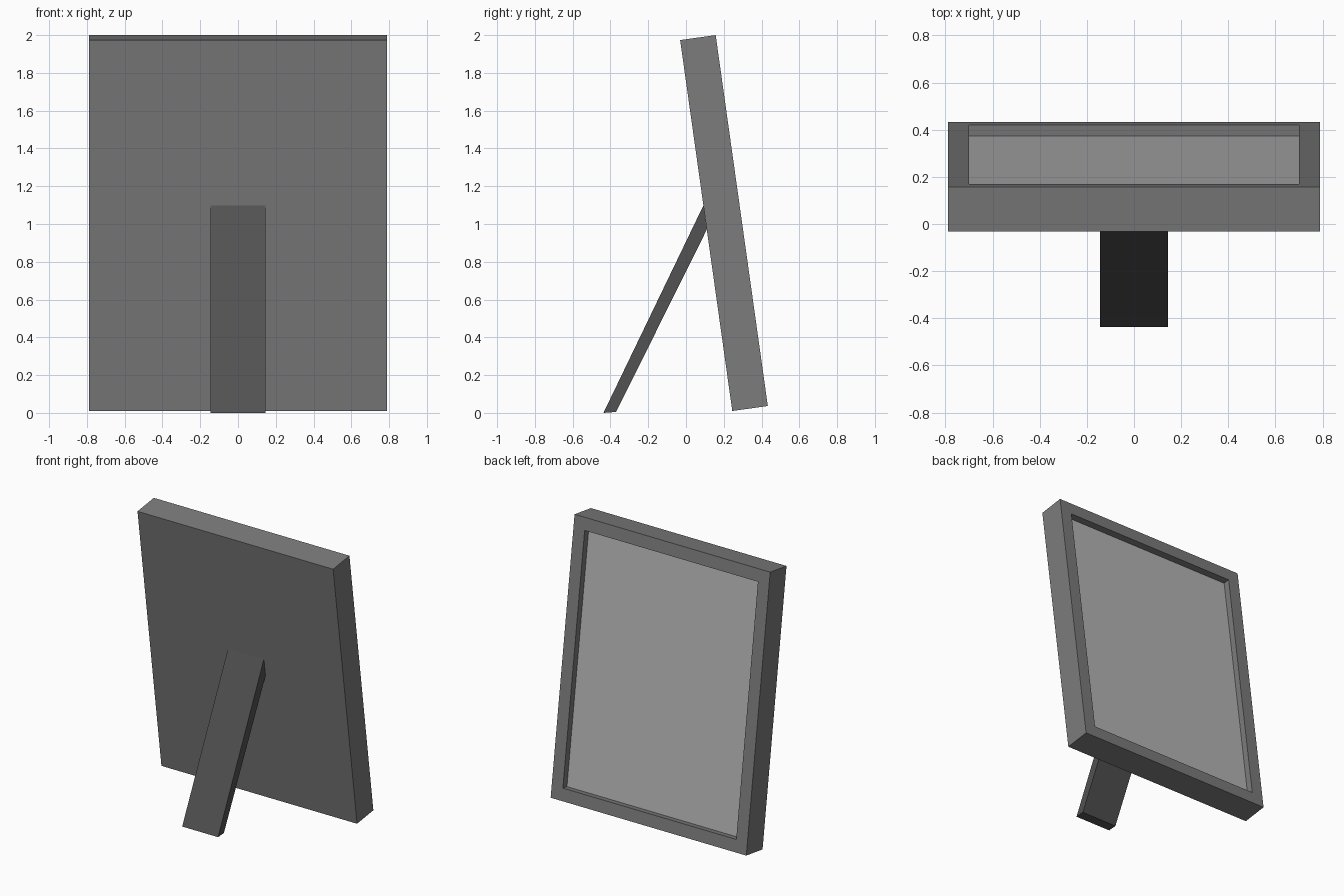
import bpy, bmesh, math
from mathutils import Matrix

if "Cube" in bpy.data.objects:
    bpy.data.objects.remove(bpy.data.objects["Cube"])

HALF_W, DEPTH, HEIGHT = 0.79, 0.19, 1.983   # frame size before leaning
BORDER, RECESS = 0.09, 0.048                # rim width and recess depth
LEAN = math.radians(8)


def material(name, value):
    mat = bpy.data.materials.new(name)
    mat.diffuse_color = (value, value, value, 1)
    mat.use_nodes = True
    mat.node_tree.nodes["Principled BSDF"].inputs["Base Color"].default_value = mat.diffuse_color
    return mat


def finish(name, bm, mats):
    bmesh.ops.recalc_face_normals(bm, faces=bm.faces)
    mesh = bpy.data.meshes.new(name)
    bm.to_mesh(mesh)
    bm.free()
    for mat in mats:
        mesh.materials.append(mat)
    obj = bpy.data.objects.new(name, mesh)
    bpy.context.collection.objects.link(obj)
    return obj


def prism(bm, profile, half_width):
    """Extrude a (y, z) outline symmetrically along x."""
    face = bm.faces.new([bm.verts.new((-half_width, y, z)) for y, z in profile])
    ext = bmesh.ops.extrude_face_region(bm, geom=[face])
    moved = [v for v in ext["geom"] if isinstance(v, bmesh.types.BMVert)]
    bmesh.ops.translate(bm, verts=moved, vec=(2 * half_width, 0, 0))
    bmesh.ops.recalc_face_normals(bm, faces=bm.faces)


frame_grey = material("frame grey", 0.20)
panel_grey = material("light panel grey", 0.46)
stand_grey = material("dark stand grey", 0.085)

# Frame: leaning slab whose +y face is inset and pushed in for the picture panel
bm = bmesh.new()
prism(bm, [(0, 0), (DEPTH, 0), (DEPTH, HEIGHT), (0, HEIGHT)], HALF_W)
panel = max(bm.faces, key=lambda f: f.calc_center_median().y)
bmesh.ops.inset_region(bm, faces=[panel], thickness=BORDER, use_even_offset=True)
ext = bmesh.ops.extrude_discrete_faces(bm, faces=[panel])
panel = ext["faces"][0]
bmesh.ops.translate(bm, verts=panel.verts, vec=(0, -RECESS, 0))
panel.material_index = 1
frame = finish("picture_frame", bm, [frame_grey, panel_grey])
frame.data.transform(Matrix.Translation((0, 0.245, 0.01)) @ Matrix.Rotation(LEAN, 4, 'X'))

# Prop leg: slanted strut ending against the flat side of the frame
bm = bmesh.new()
prism(bm, [(-0.437, 0), (-0.37, 0.005), (0.11, 0.97), (0.092, 1.098)], 0.145)
finish("prop_leg", bm, [stand_grey])
